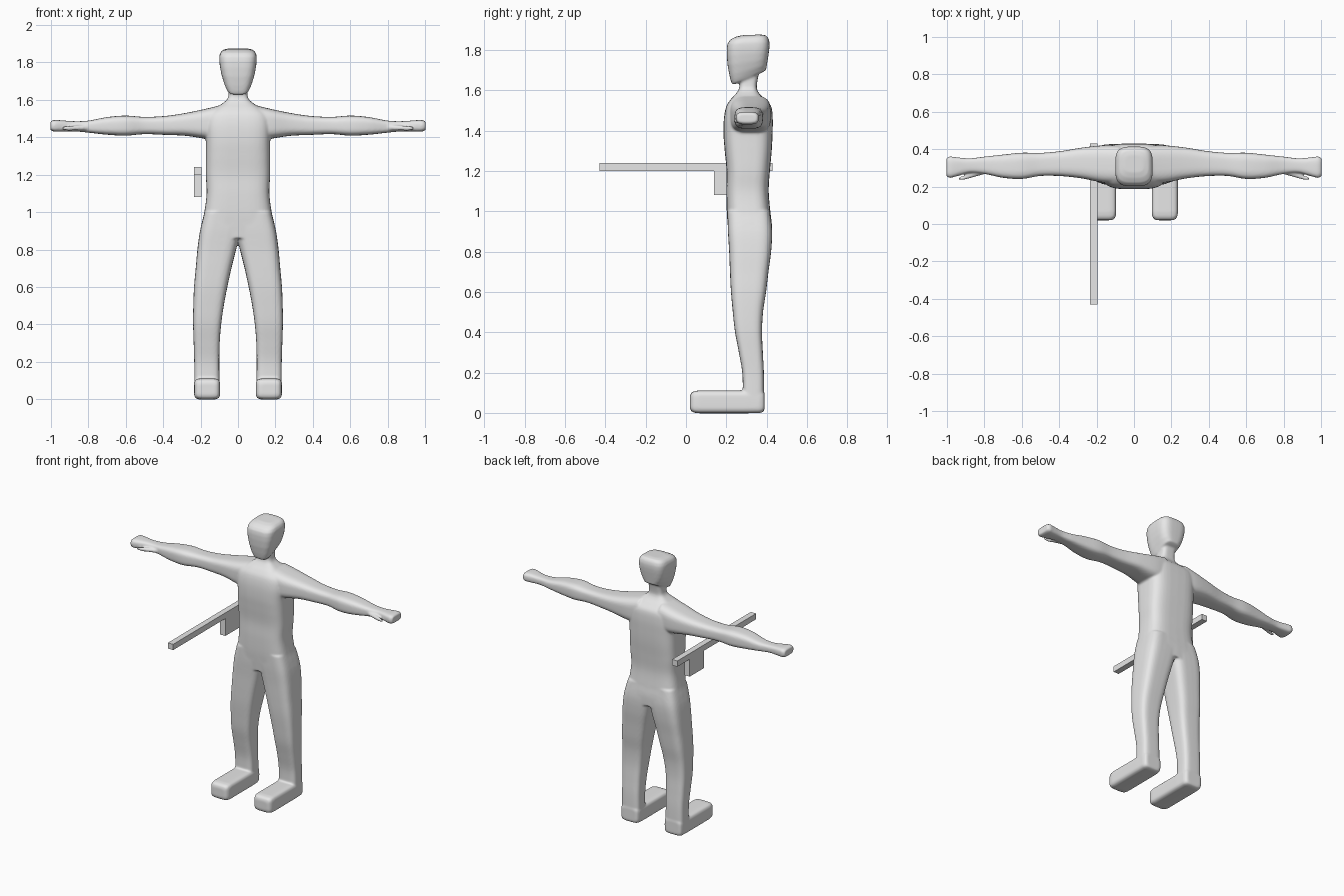
import bpy, bmesh, math

grey = bpy.data.materials.new("light grey")
grey.diffuse_color = (0.8, 0.8, 0.8, 1)


def catmull(p0, p1, p2, p3, t):
    return [0.5 * (2*b + (c - a)*t + (2*a - 5*b + 4*c - d)*t*t + (3*b - a - 3*c + d)*t**3)
            for a, b, c, d in zip(p0, p1, p2, p3)]


def refine(rings, steps):
    """Smoothly insert extra rings between the given ones."""
    if steps == 1:
        return rings
    out = []
    n = len(rings)
    for i in range(n - 1):
        for s in range(steps):
            out.append(catmull(rings[max(i-1, 0)], rings[i], rings[i+1],
                               rings[min(i+2, n-1)], s / steps))
    return out + [rings[-1]]


def loft(bm, rings, axis, side=1, steps=5, power=4, seg=40):
    """Rings are (t, a0, a1, b0, b1[, tilt]); cross-sections are rounded rectangles."""
    loops = []
    for r in refine(rings, steps):
        t, a0, a1, b0, b1 = r[:5]
        tilt = r[5] if len(r) > 5 else 0
        loop = []
        for k in range(seg):
            c, s = math.cos(2*math.pi*k/seg), math.sin(2*math.pi*k/seg)
            u = math.copysign(abs(c) ** (2/power), c)
            v = math.copysign(abs(s) ** (2/power), s)
            a = (a0 + a1)/2 + u*(a1 - a0)/2
            b = (b0 + b1)/2 + v*(b1 - b0)/2
            w = t + tilt*v
            x, y, z = {'z': (a, b, w), 'x': (w, a, b), 'y': (a, w, b)}[axis]
            loop.append(bm.verts.new((side*x, y, z)))
        loops.append(loop)
    for p, q in zip(loops, loops[1:]):
        for k in range(seg):
            m = (k + 1) % seg
            bm.faces.new((p[k], p[m], q[m], q[k]))
    bm.faces.new(loops[0])
    bm.faces.new(loops[-1])


bm = bmesh.new()

# Torso and neck
torso = [(z, -hx, hx, y0, y1) for z, hx, y0, y1 in [
    (0.86, 0.200, 0.213, 0.425), (0.93, 0.196, 0.207, 0.426), (1.00, 0.180, 0.202, 0.418),
    (1.10, 0.168, 0.200, 0.410), (1.20, 0.172, 0.201, 0.416), (1.30, 0.172, 0.192, 0.425),
    (1.38, 0.172, 0.186, 0.429), (1.46, 0.176, 0.188, 0.430), (1.52, 0.165, 0.200, 0.422),
    (1.555, 0.125, 0.222, 0.392), (1.58, 0.085, 0.245, 0.366), (1.605, 0.057, 0.262, 0.352),
    (1.64, 0.050, 0.266, 0.353), (1.70, 0.050, 0.266, 0.365)]]
loft(bm, torso, 'z', power=3.6)

# Head with a slanted jaw line
head = [(z, -hx, hx, y0, y1, tilt) for z, hx, y0, y1, tilt in [
    (1.660, 0.035, 0.250, 0.378, 0.028), (1.663, 0.056, 0.230, 0.397, 0.036),
    (1.680, 0.066, 0.222, 0.399, 0.034), (1.700, 0.076, 0.215, 0.401, 0.025),
    (1.740, 0.089, 0.206, 0.406, 0.015), (1.780, 0.097, 0.202, 0.411, 0.007),
    (1.810, 0.100, 0.202, 0.414, 0.003), (1.835, 0.100, 0.206, 0.414, 0.003),
    (1.855, 0.093, 0.220, 0.408, 0.004), (1.868, 0.078, 0.245, 0.396, 0.004),
    (1.874, 0.050, 0.275, 0.370, 0.002)]]
loft(bm, head, 'z', steps=1, power=3.6)

leg = [
    (0.02, 0.098, 0.234, 0.285, 0.386), (0.10, 0.099, 0.234, 0.282, 0.387),
    (0.20, 0.100, 0.234, 0.279, 0.386), (0.30, 0.098, 0.237, 0.262, 0.381),
    (0.40, 0.090, 0.240, 0.243, 0.377), (0.50, 0.076, 0.239, 0.232, 0.382),
    (0.60, 0.057, 0.235, 0.223, 0.397), (0.70, 0.035, 0.226, 0.218, 0.409),
    (0.80, 0.010, 0.217, 0.214, 0.422), (0.90, -0.015, 0.203, 0.208, 0.427),
    (1.00, -0.030, 0.178, 0.205, 0.416)]
foot = [
    (0.020, 0.120, 0.210, 0.022, 0.085), (0.026, 0.107, 0.223, 0.008, 0.100),
    (0.040, 0.098, 0.232, 0.001, 0.108), (0.065, 0.095, 0.235, -0.002, 0.111),
    (0.300, 0.095, 0.235, -0.002, 0.111), (0.365, 0.097, 0.234, -0.001, 0.111),
    (0.382, 0.103, 0.229, 0.004, 0.108), (0.389, 0.115, 0.217, 0.015, 0.100)]
arm = [
    (0.08, 0.215, 0.420, 1.385, 1.575), (0.17, 0.222, 0.420, 1.392, 1.553),
    (0.28, 0.244, 0.408, 1.408, 1.530), (0.39, 0.256, 0.390, 1.413, 1.514),
    (0.50, 0.257, 0.380, 1.417, 1.509), (0.60, 0.241, 0.381, 1.409, 1.516),
    (0.70, 0.247, 0.371, 1.414, 1.508), (0.80, 0.268, 0.360, 1.425, 1.489),
    (0.88, 0.274, 0.351, 1.432, 1.486), (0.96, 0.252, 0.358, 1.430, 1.492),
    (0.985, 0.247, 0.361, 1.431, 1.492), (1.003, 0.255, 0.352, 1.438, 1.485)]
thumb = [
    (0.79, 0.270, 0.310, 1.436, 1.470), (0.83, 0.258, 0.295, 1.437, 1.465),
    (0.87, 0.247, 0.275, 1.437, 1.463), (0.91, 0.237, 0.256, 1.436, 1.461),
    (0.938, 0.236, 0.248, 1.440, 1.457)]

# Limbs, both sides
for side in (1, -1):
    loft(bm, leg, 'z', side)
    loft(bm, foot, 'y', side, steps=1, power=5)
    loft(bm, arm, 'x', side, power=3.4)
    loft(bm, thumb, 'x', side, power=2.5, seg=20)

bmesh.ops.recalc_face_normals(bm, faces=bm.faces[:])
mesh = bpy.data.meshes.new("body")
bm.to_mesh(mesh)
bm.free()
body = bpy.data.objects.new("body", mesh)
bpy.context.collection.objects.link(body)

# Fuse the limbs into one smooth skin
fuse = body.modifiers.new("fuse", 'REMESH')
fuse.mode = 'VOXEL'
fuse.voxel_size = 0.0065
fuse.use_smooth_shade = True
soften = body.modifiers.new("soften", 'SMOOTH')
soften.factor = 0.5
soften.iterations = 5
dg = bpy.context.evaluated_depsgraph_get()
skin = bpy.data.meshes.new_from_object(body.evaluated_get(dg))
body.modifiers.clear()
body.data = skin
skin.materials.clear()
skin.materials.append(grey)
skin.polygons.foreach_set("use_smooth", [True] * len(skin.polygons))


def box(name, lo, hi):
    bpy.ops.mesh.primitive_cube_add(size=1, location=[(a + b)/2 for a, b in zip(lo, hi)])
    ob = bpy.context.object
    ob.name = name
    ob.scale = [b - a for a, b in zip(lo, hi)]
    ob.data.materials.append(grey)


# Long bar with a block under it, beside the hip
box("side_bar", (-0.235, -0.43, 1.20), (-0.195, 0.43, 1.24))
box("bar_grip", (-0.235, 0.14, 1.08), (-0.195, 0.295, 1.20))
